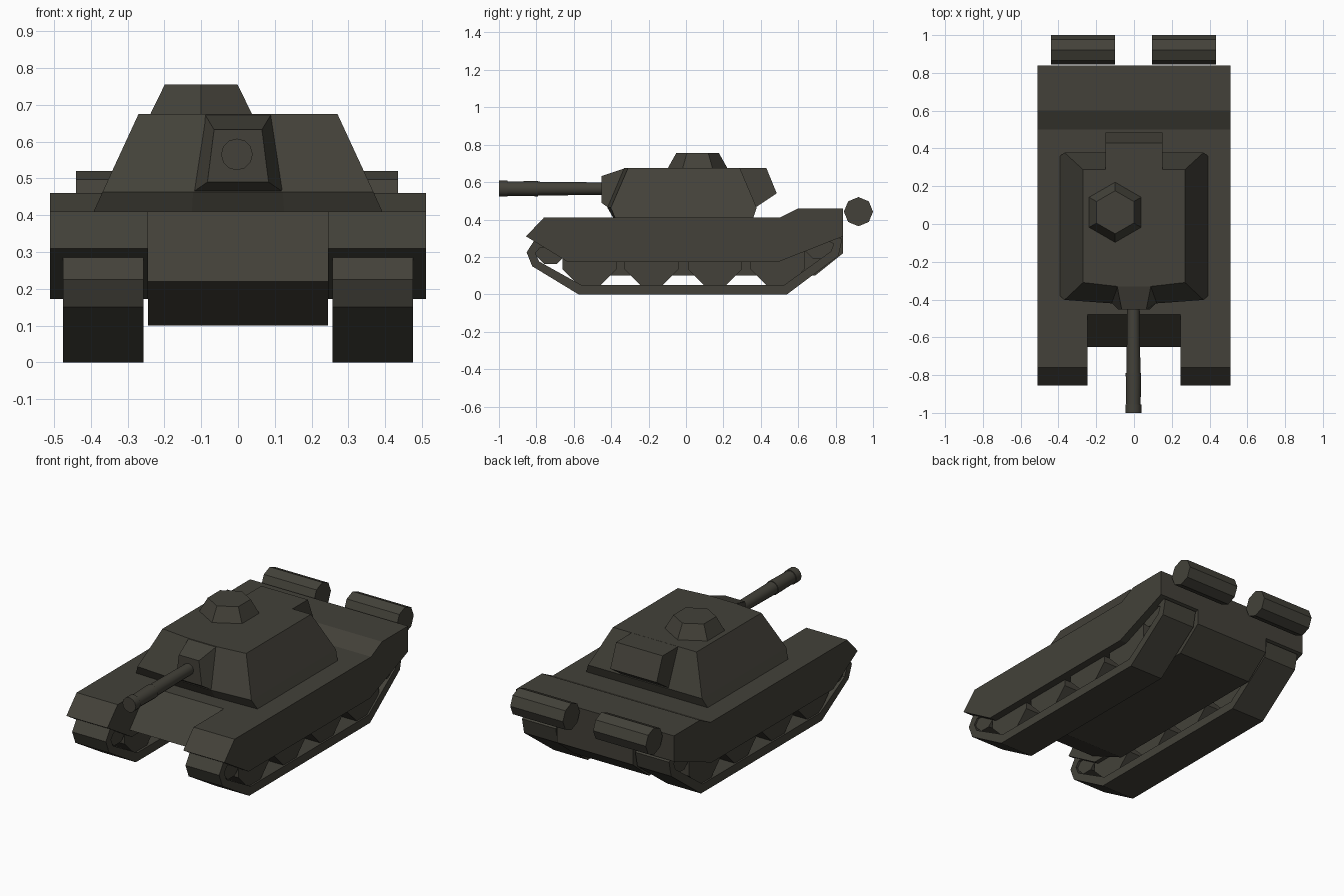
import bpy, bmesh, math

if "Cube" in bpy.data.objects:
    bpy.data.objects.remove(bpy.data.objects["Cube"])

olive = bpy.data.materials.new("dark_olive_grey")
olive.diffuse_color = (0.056, 0.053, 0.041, 1)
olive.use_nodes = True
olive.node_tree.nodes["Principled BSDF"].inputs["Base Color"].default_value = olive.diffuse_color


def finish(name, bm, smooth=False):
    bmesh.ops.recalc_face_normals(bm, faces=bm.faces)
    me = bpy.data.meshes.new(name)
    bm.to_mesh(me)
    bm.free()
    me.materials.append(olive)
    ob = bpy.data.objects.new(name, me)
    bpy.context.collection.objects.link(ob)
    if smooth:
        bpy.context.view_layer.objects.active = ob
        ob.select_set(True)
        bpy.ops.object.shade_smooth_by_angle(angle=math.radians(40))
        ob.select_set(False)
    return ob


def loft(name, rings, caps=True, closed=False, smooth=False):
    """Skin a list of equal-length point rings."""
    bm = bmesh.new()
    vs = [[bm.verts.new(p) for p in r] for r in rings]
    n = len(vs[0])
    pairs = list(zip(vs, vs[1:])) + ([(vs[-1], vs[0])] if closed else [])
    for a, b in pairs:
        for i in range(n):
            j = (i + 1) % n
            bm.faces.new((a[i], a[j], b[j], b[i]))
    if caps and not closed:
        bm.faces.new(vs[0])
        bm.faces.new(vs[-1])
    return finish(name, bm, smooth)


def prism(name, profile, x0, x1):
    """Extrude a (y, z) side profile along x."""
    return loft(name, [[(x, y, z) for y, z in profile] for x in (x0, x1)])


def ngon(y, z, r, n, turn=0.0):
    return [(y + r * math.cos(turn + 2 * math.pi * i / n),
             z + r * math.sin(turn + 2 * math.pi * i / n)) for i in range(n)]


# Central hull
prism("hull", [(-0.48, 0.41), (-0.65, 0.22), (-0.40, 0.10), (0.69, 0.10),
               (0.84, 0.22), (0.84, 0.46), (0.60, 0.46), (0.50, 0.41)], -0.245, 0.245)

fender = [(-0.855, 0.31), (-0.76, 0.41), (0.50, 0.41), (0.60, 0.46),
          (0.84, 0.46), (0.84, 0.31), (0.49, 0.172), (-0.63, 0.172)]
track_out = [(-0.575, 0), (0.54, 0), (0.815, 0.205), (0.835, 0.295),
             (0.78, 0.325), (-0.81, 0.29), (-0.852, 0.225), (-0.822, 0.15)]
track_in = [(-0.56, 0.05), (0.525, 0.05), (0.775, 0.23), (0.79, 0.27),
            (0.76, 0.285), (-0.78, 0.25), (-0.805, 0.22), (-0.785, 0.175)]

for side, s in (("left", -1), ("right", 1)):
    # Fender with skirt
    prism("fender_" + side, fender, s * 0.245, s * 0.51)
    # Track band
    a, b = s * 0.257, s * 0.475
    loft("track_" + side,
         [[(x, y, z) for y, z in p] for x, p in
          ((a, track_out), (b, track_out), (b, track_in), (a, track_in))], closed=True)
    # Road wheels, idler and sprocket
    for k, y in enumerate((-0.515, -0.185, 0.155, 0.49)):
        prism(f"road_wheel_{side}_{k}", ngon(y, 0.195, 0.157, 8, math.pi / 8),
              s * 0.27, s * 0.465)
    prism("idler_" + side, ngon(-0.725, 0.24, 0.085, 8, math.pi / 8), s * 0.27, s * 0.465)
    prism("sprocket_" + side, ngon(0.71, 0.27, 0.085, 8, math.pi / 8), s * 0.27, s * 0.465)

# Rear fuel drums
for side, x0, x1 in (("left", -0.44, -0.10), ("right", 0.095, 0.435)):
    prism("fuel_drum_" + side, ngon(0.922, 0.442, 0.078, 8), x0, x1)


# Turret body: width, rear y, front corner y, bow half-width, bow y, height
def turret_ring(w, rear, front, c, bow, z):
    return [(w, rear, z), (-w, rear, z), (-w, front, z),
            (-c, bow, z), (c, bow, z), (w, front, z)]


loft("turret", [turret_ring(0.392, 0.36, -0.38, 0.125, -0.39, 0.41),
                turret_ring(0.368, 0.378, -0.402, 0.122, -0.42, 0.463),
                turret_ring(0.27, 0.288, -0.31, 0.09, -0.33, 0.675)])
# Turret rear box
prism("turret_bustle", [(0.25, 0.6745), (0.43, 0.6745), (0.485, 0.54),
                        (0.37, 0.463), (0.25, 0.463)], -0.15, 0.15)
# Gun mantlet
loft("mantlet", [[(-0.122, -0.415, 0.463), (0.122, -0.415, 0.463),
                  (0.09, -0.325, 0.674), (-0.09, -0.325, 0.674)],
                 [(-0.083, -0.453, 0.49), (0.083, -0.453, 0.49),
                  (0.065, -0.453, 0.632), (-0.065, -0.453, 0.632)]])
# Gun barrel with muzzle collar
loft("gun_barrel", [[(x, y, z) for x, z in ngon(-0.003, 0.565, r, 12)] for y, r in
                    ((-0.42, 0.033), (-0.79, 0.037), (-0.79, 0.041), (-0.955, 0.038),
                     (-0.955, 0.043), (-1.0, 0.043))], smooth=True)
# Commander's hatch cupola
loft("cupola", [[(x, y, z) for x, y in ngon(-0.10, 0.062, r, 6, math.pi / 6)]
                for r, z in ((0.162, 0.67), (0.114, 0.755))])
